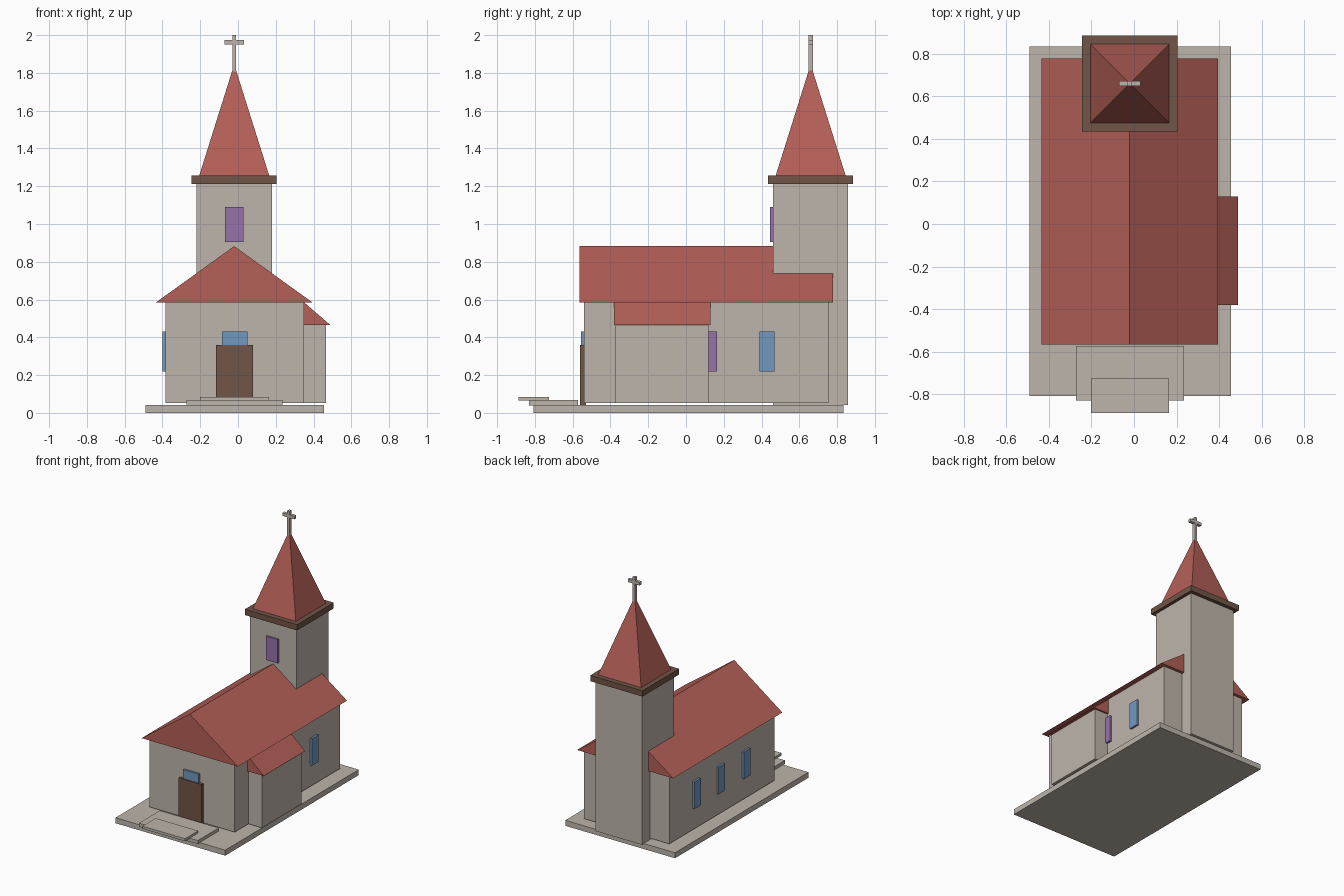
import bpy
import bmesh
from mathutils import Matrix

cube = bpy.data.objects.get("Cube")
if cube:
    bpy.data.objects.remove(cube, do_unlink=True)


def material(name, rgb):
    """Flat material from 0-255 sRGB values."""
    lin = [(c / 255 / 12.92) if c < 11 else ((c / 255 + 0.055) / 1.055) ** 2.4 for c in rgb]
    mat = bpy.data.materials.new(name)
    mat.use_nodes = True
    mat.diffuse_color = (*lin, 1)
    bsdf = mat.node_tree.nodes["Principled BSDF"]
    bsdf.inputs["Base Color"].default_value = (*lin, 1)
    bsdf.inputs["Roughness"].default_value = 0.9
    return mat


stone = material("pale stone", (190, 181, 171))
red = material("red roof tile", (180, 96, 87))
brown = material("brown wood", (113, 85, 71))
blue = material("blue glass", (114, 152, 191))
purple = material("purple glass", (150, 116, 170))


def finish(name, bm, mat):
    bmesh.ops.recalc_face_normals(bm, faces=bm.faces)
    mesh = bpy.data.meshes.new(name)
    bm.to_mesh(mesh)
    bm.free()
    mesh.materials.append(mat)
    obj = bpy.data.objects.new(name, mesh)
    bpy.context.collection.objects.link(obj)
    return obj


def box(name, x, y, z, mat):
    """Box between (low, high) pairs on each axis."""
    bm = bmesh.new()
    bmesh.ops.create_cube(bm, size=1)
    size = [b - a for a, b in (x, y, z)]
    mid = [(a + b) / 2 for a, b in (x, y, z)]
    bmesh.ops.transform(bm, matrix=Matrix.Translation(mid) @ Matrix.Diagonal((*size, 1)),
                        verts=bm.verts)
    return finish(name, bm, mat)


def prism(name, profile, y, mat):
    """Extrude an (x, z) profile along y."""
    bm = bmesh.new()
    face = bm.faces.new([bm.verts.new((px, y[0], pz)) for px, pz in profile])
    out = bmesh.ops.extrude_face_region(bm, geom=[face], use_keep_orig=True)
    moved = [v for v in out["geom"] if isinstance(v, bmesh.types.BMVert)]
    bmesh.ops.translate(bm, verts=moved, vec=(0, y[1] - y[0], 0))
    return finish(name, bm, mat)


def pyramid(name, cx, cy, half, z, mat):
    bm = bmesh.new()
    base = [bm.verts.new((cx + sx * half, cy + sy * half, z[0]))
            for sx, sy in ((-1, -1), (1, -1), (1, 1), (-1, 1))]
    tip = bm.verts.new((cx, cy, z[1]))
    bm.faces.new(base)
    for i in range(4):
        bm.faces.new((base[i], base[(i + 1) % 4], tip))
    return finish(name, bm, mat)


CX, TY = -0.02, 0.66      # ridge line and tower centre
WALL_LEFT, WALL_RIGHT = -0.385, 0.35
EAVE = 0.585

# Ground slab and entrance steps
box("ground_slab", (-0.49, 0.455), (-0.807, 0.835), (0, 0.043), stone)
box("lower_step", (-0.272, 0.235), (-0.83, -0.573), (0.04, 0.068), stone)
box("upper_step", (-0.202, 0.165), (-0.887, -0.725), (0.065, 0.085), stone)

# Nave with gable roof
box("nave_walls", (WALL_LEFT, WALL_RIGHT), (-0.54, 0.755), (0.053, EAVE), stone)
prism("nave_roof", [(CX - 0.414, EAVE), (CX + 0.414, EAVE), (CX, 0.883)], (-0.565, 0.778), red)

# Side annex with lean-to roof
box("annex_walls", (0.33, 0.466), (-0.372, 0.118), (0.053, 0.466), stone)
prism("annex_roof", [(0.34, 0.466), (0.488, 0.466), (0.35, EAVE), (0.34, EAVE)],
      (-0.38, 0.13), red)

# Tower, cornice, spire and cross
box("tower_walls", (CX - 0.2, CX + 0.2), (0.46, 0.857), (0.041, 1.215), stone)
box("tower_cornice", (CX - 0.225, CX + 0.225), (TY - 0.225, TY + 0.225), (1.212, 1.257), brown)
pyramid("spire", CX, TY, 0.185, (1.257, 1.845), red)
box("cross_post", (CX - 0.01, CX + 0.01), (TY - 0.012, TY + 0.012), (1.79, 2.0), stone)
box("cross_bar", (CX - 0.051, CX + 0.051), (TY - 0.012, TY + 0.012), (1.949, 1.973), stone)

# Door and the window above it
box("door", (-0.117, 0.08), (-0.562, -0.53), (0.043, 0.36), brown)
box("front_window", (-0.085, 0.05), (-0.555, -0.53), (0.25, 0.43), blue)

# Side windows
SILL = (0.22, 0.43)
for i, y in enumerate((0.43, 0.13, -0.18)):
    box(f"west_window_{i + 1}", (WALL_LEFT - 0.016, WALL_LEFT + 0.01), (y - 0.04, y + 0.04), SILL, blue)
for name, y, mat in (("east_window_blue", 0.428, blue), ("east_window_purple", 0.125, purple)):
    box(name, (WALL_RIGHT - 0.01, WALL_RIGHT + 0.016), (y - 0.04, y + 0.04), SILL, mat)

# Tower window
box("tower_window", (CX - 0.05, CX + 0.05), (0.445, 0.47), (0.905, 1.09), purple)
